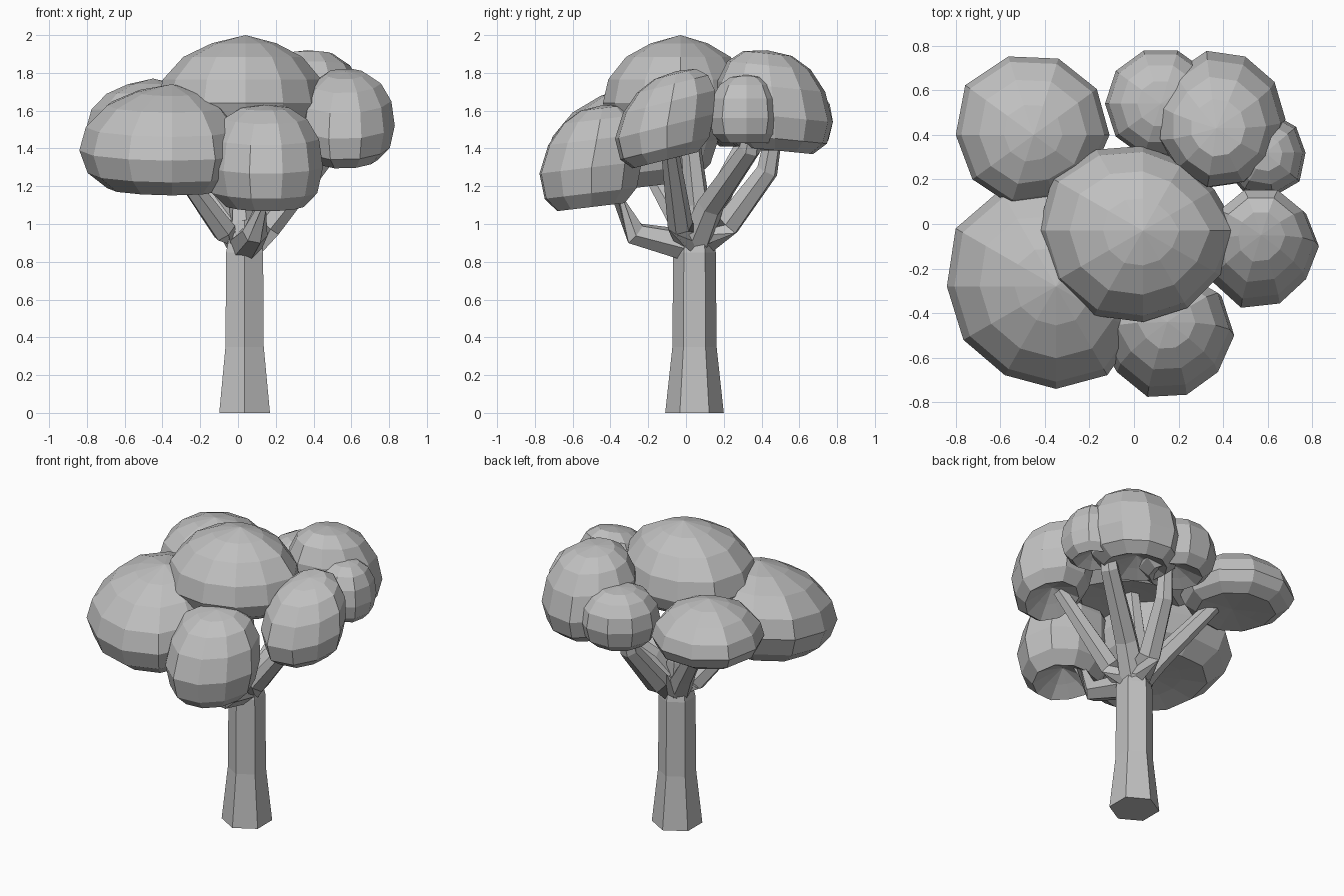
import bpy, bmesh, math
from mathutils import Vector

cube = bpy.data.objects.get("Cube")
if cube:
    bpy.data.objects.remove(cube, do_unlink=True)

grey = bpy.data.materials.new("plain_grey")
grey.use_nodes = True
colour = (0.53, 0.53, 0.53, 1)
grey.diffuse_color = colour
grey.node_tree.nodes["Principled BSDF"].inputs["Base Color"].default_value = colour


def loft(name, rings):
    """Skin a stack of equal rings and close both ends."""
    bm = bmesh.new()
    loops = [[bm.verts.new(p) for p in ring] for ring in rings]
    for low, high in zip(loops, loops[1:]):
        for i in range(len(low)):
            j = (i + 1) % len(low)
            bm.faces.new((low[i], low[j], high[j], high[i]))
    bm.faces.new(loops[0][::-1])
    bm.faces.new(loops[-1])
    bmesh.ops.remove_doubles(bm, verts=bm.verts, dist=0.0005)
    bmesh.ops.recalc_face_normals(bm, faces=bm.faces)
    mesh = bpy.data.meshes.new(name)
    bm.to_mesh(mesh)
    bm.free()
    mesh.materials.append(grey)
    obj = bpy.data.objects.new(name, mesh)
    bpy.context.collection.objects.link(obj)
    return obj


# Underside to apex: share of the rim radius, share of the height
SHALLOW = [(0, -0.8), (0.4, -0.9), (0.7, -1), (0.91, -0.6), (1, 0),
           (0.93, 0.35), (0.7, 0.68), (0.38, 0.88), (0, 1)]
ROUND = [(0, -0.5), (0.35, -0.75), (0.66, -1), (0.9, -0.65), (1, 0),
         (0.93, 0.45), (0.72, 0.77), (0.42, 0.95), (0, 1)]


def clump(name, section, centre, radii, top, rim, bottom, tilt=0, lean=0):
    """Leaf clump: a lopsided dome whose rim follows radii at equal angles.

    tilt slopes it front to back, lean shifts the apex towards the back."""
    rings = []
    for reach, rise in section:
        z = rim + rise * ((top - rim) if rise > 0 else (rim - bottom))
        ring = []
        for i, radius in enumerate(radii):
            a = math.tau * i / len(radii)
            x = radius * reach * math.cos(a)
            y = radius * reach * math.sin(a)
            ring.append((centre[0] + x, centre[1] + y + lean * max(rise, 0), z + tilt * y))
        rings.append(ring)
    return loft(name, rings)


def branch(name, points, thick, thin):
    """Tapered six-sided limb along a bent path."""
    pts = [Vector(p) for p in points]
    rings = []
    for k, p in enumerate(pts):
        along = (pts[min(k + 1, len(pts) - 1)] - pts[max(k - 1, 0)]).normalized()
        side = along.orthogonal().normalized()
        other = along.cross(side)
        r = thick + (thin - thick) * k / (len(pts) - 1)
        rings.append([p + r * (math.cos(i * math.tau / 6) * side
                               + math.sin(i * math.tau / 6) * other) for i in range(6)])
    return loft(name, rings)


# Trunk: flared hexagon with an edge facing front
rings = []
for z, r in [(0, 0.155), (0.35, 0.117), (0.85, 0.113), (1.02, 0.075)]:
    rings.append([(0.035 + r * math.sin(i * math.tau / 6),
                   0.045 - r * math.cos(i * math.tau / 6), z) for i in range(6)])
loft("trunk", rings)

# Branches
fork = (0.035, 0.04, 0.88)
limbs = {
    "front_branch": [(0.09, -0.27, 0.95), (0.15, -0.42, 1.25)],
    "left_branch": [(0.17, -0.03, 0.99), (0.52, -0.09, 1.42)],
    "right_front_branch": [(-0.07, 0, 0.96), (-0.32, -0.2, 1.3)],
    "right_back_branch": [(-0.08, 0.13, 1.05), (-0.38, 0.34, 1.48)],
    "back_branch": [(0.06, 0.22, 1), (0.12, 0.43, 1.28), (0.14, 0.47, 1.5)],
    "back_left_branch": [(0.17, 0.13, 1.1), (0.48, 0.34, 1.4), (0.52, 0.36, 1.55)],
    "centre_branch": [(0.02, 0.06, 1.1), (0.03, 0, 1.65)],
}
for name, path in limbs.items():
    branch(name, [fork] + path, 0.09, 0.045)

# Leaf clumps: rim radii run from the left side round the back
clump("crown_clump", SHALLOW, (0.04, -0.03),
      [0.43, 0.37, 0.36, 0.38, 0.42, 0.47, 0.47, 0.46, 0.44, 0.41, 0.4, 0.4],
      2.0, 1.64, 1.5)
clump("right_front_clump", SHALLOW, (-0.35, -0.28),
      [0.38, 0.42, 0.45, 0.45, 0.5, 0.52, 0.49, 0.48, 0.46, 0.46, 0.46, 0.42],
      1.74, 1.39, 1.19, tilt=0.12)
clump("right_back_clump", SHALLOW, (-0.45, 0.4),
      [0.34, 0.35, 0.36, 0.37, 0.38, 0.35, 0.34, 0.33, 0.3, 0.32],
      1.77, 1.52, 1.41)
clump("front_clump", ROUND, (0.15, -0.5),
      [0.3, 0.3, 0.28, 0.28, 0.3, 0.32, 0.28, 0.29, 0.28, 0.28],
      1.63, 1.3, 1.09, tilt=0.12, lean=0.06)
clump("left_clump", ROUND, (0.57, -0.1),
      [0.26, 0.25, 0.26, 0.26, 0.25, 0.24, 0.27, 0.29, 0.27, 0.25],
      1.81, 1.52, 1.34, tilt=0.25, lean=0.05)
clump("back_clump", ROUND, (0.37, 0.47), [0.31] * 4 + [0.28] * 4 + [0.31] * 3,
      1.92, 1.57, 1.39, tilt=-0.1, lean=-0.04)
clump("back_left_clump", ROUND, (0.59, 0.32), [0.18] * 4 + [0.2] * 5, 1.79, 1.56, 1.43)
clump("back_right_clump", ROUND, (0.12, 0.54), [0.25] * 10, 1.75, 1.54, 1.39)
